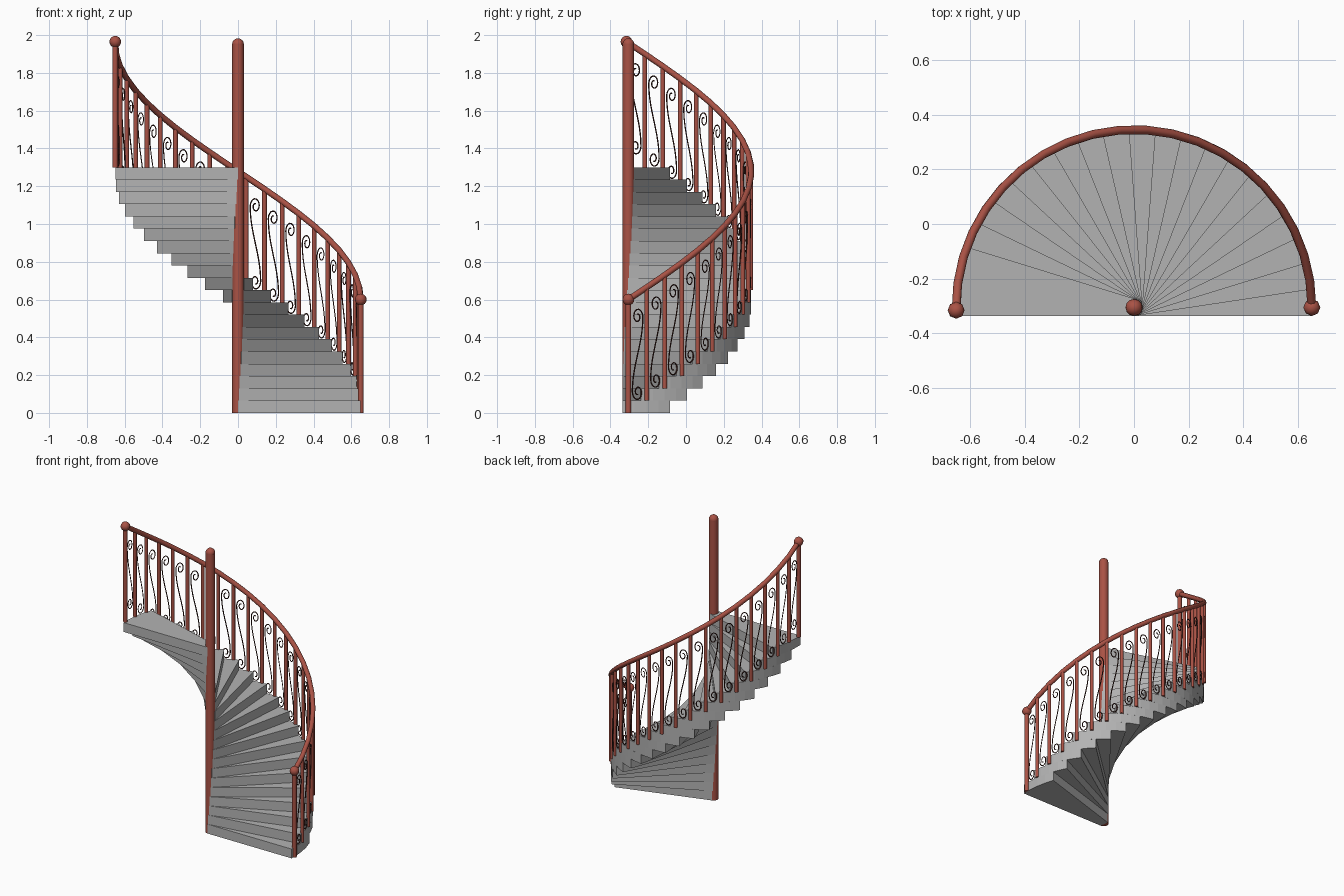
import bpy, bmesh, math
from mathutils import Vector, Matrix

if "Cube" in bpy.data.objects:
    bpy.data.objects.remove(bpy.data.objects["Cube"])

CY = -0.305            # y of the spiral axis
R = 0.65               # rail radius
N = 20                 # number of steps
RISE = 0.065
D = math.pi / (N + 1)  # turn per step
POLE_R = 0.031


def material(name, rgb):
    m = bpy.data.materials.new(name)
    m.diffuse_color = (*rgb, 1)
    m.use_nodes = True
    m.node_tree.nodes["Principled BSDF"].inputs["Base Color"].default_value = m.diffuse_color
    return m


RED = material("red_brown_paint", (0.40, 0.085, 0.06))
GREY = material("grey_stone", (0.45, 0.45, 0.45))
DARK = material("dark_iron", (0.06, 0.018, 0.014))


def polar(r, a, z):
    return Vector((r * math.cos(a), CY + r * math.sin(a), z))


def add_mesh(name, bm, mat, smooth=None):
    bmesh.ops.recalc_face_normals(bm, faces=bm.faces)
    me = bpy.data.meshes.new(name)
    bm.to_mesh(me)
    bm.free()
    me.materials.append(mat)
    ob = bpy.data.objects.new(name, me)
    bpy.context.collection.objects.link(ob)
    if smooth:
        select(ob)
        bpy.ops.object.shade_smooth_by_angle(angle=math.radians(smooth))
    return ob


def select(ob):
    bpy.ops.object.select_all(action='DESELECT')
    ob.select_set(True)
    bpy.context.view_layer.objects.active = ob


def add_tubes(name, paths, radius, res, mat):
    cu = bpy.data.curves.new(name, 'CURVE')
    cu.dimensions = '3D'
    cu.bevel_depth = radius
    cu.bevel_resolution = res
    cu.use_fill_caps = True
    for pts in paths:
        sp = cu.splines.new('POLY')
        sp.points.add(len(pts) - 1)
        for p, co in zip(sp.points, pts):
            p.co = (*co, 1)
    cu.materials.append(mat)
    ob = bpy.data.objects.new(name, cu)
    bpy.context.collection.objects.link(ob)
    select(ob)
    bpy.ops.object.convert(target='MESH')
    bpy.ops.object.shade_smooth_by_angle(angle=math.radians(50))


def cylinder(bm, x, y, z0, z1, r, sides):
    bmesh.ops.create_cone(bm, cap_ends=True, segments=sides, radius1=r, radius2=r,
                          depth=z1 - z0, matrix=Matrix.Translation((x, y, (z0 + z1) / 2)))


# Steps: wedges whose long edges are tangent to the pole
tilt = math.asin(POLE_R / R)
for i in range(N):
    a0 = i * D
    a1 = a0 + 2 * D
    outline = [(POLE_R, a0 - math.pi / 2)]
    outline += [(R, a0 - tilt + (2 * D + 2 * tilt) * k / 4) for k in range(5)]
    outline += [(POLE_R, a1 + math.pi / 2)]
    bm = bmesh.new()
    face = bm.faces.new([bm.verts.new(polar(r, a, i * RISE)) for r, a in outline])
    ext = bmesh.ops.extrude_face_region(bm, geom=[face])
    bmesh.ops.translate(bm, vec=(0, 0, RISE),
                        verts=[v for v in ext["geom"] if isinstance(v, bmesh.types.BMVert)])
    add_mesh(f"step_{i + 1}", bm, GREY)

# Centre pole with rounded top
bm = bmesh.new()
cylinder(bm, 0, CY, 0, 1.95, POLE_R, 12)
bmesh.ops.create_uvsphere(bm, u_segments=12, v_segments=8, radius=POLE_R,
                          matrix=Matrix.Translation((0, CY, 1.952)))
add_mesh("centre_pole", bm, RED, 50)

# Balusters, one on each step plus one at each end
bm = bmesh.new()
for n in range(N + 2):
    p = polar(R, n * D * 1.005, 0)
    end = n in (0, N + 1)
    cylinder(bm, p.x, p.y, min(n, N) * RISE, 0.6 + n * RISE, 0.015 if end else 0.012, 8)
add_mesh("balusters", bm, RED, 50)

# Helical handrail
rail = [polar(R, n * D * 1.005, 0.6 + n * RISE) for n in range(N + 2)]
add_tubes("handrail", [rail], 0.016, 2, RED)

# Ball finials at both rail ends
for name, p in (("lower_finial", rail[0]), ("upper_finial", rail[-1])):
    bm = bmesh.new()
    bmesh.ops.create_uvsphere(bm, u_segments=8, v_segments=8, radius=0.031,
                              matrix=Matrix.Translation(p))
    add_mesh(name, bm, RED, 50)

# Scroll ornaments: an S stem with a spiral curl at each end
half = []
for k in range(25):
    s = k / 24
    phi = 2 * math.pi * 1.3 * (1 - s)
    r = 0.007 + 0.021 * s
    half.append((r * math.cos(phi), 0.2 + 1.6 * r * math.sin(phi)))
for k in range(1, 8):
    v = 0.2 * (1 - k / 8)
    half.append((0.028 * math.sin(math.pi / 2 * v / 0.2), v))
scroll = half + [(0, 0)] + [(-u, -v) for u, v in reversed(half)]
paths = [[polar(R, (n + 0.5) * D * 1.005 + u / R, 0.31 + n * RISE + v) for u, v in scroll]
         for n in range(N + 1)]
add_tubes("scroll_ornaments", paths, 0.0035, 0, DARK)
